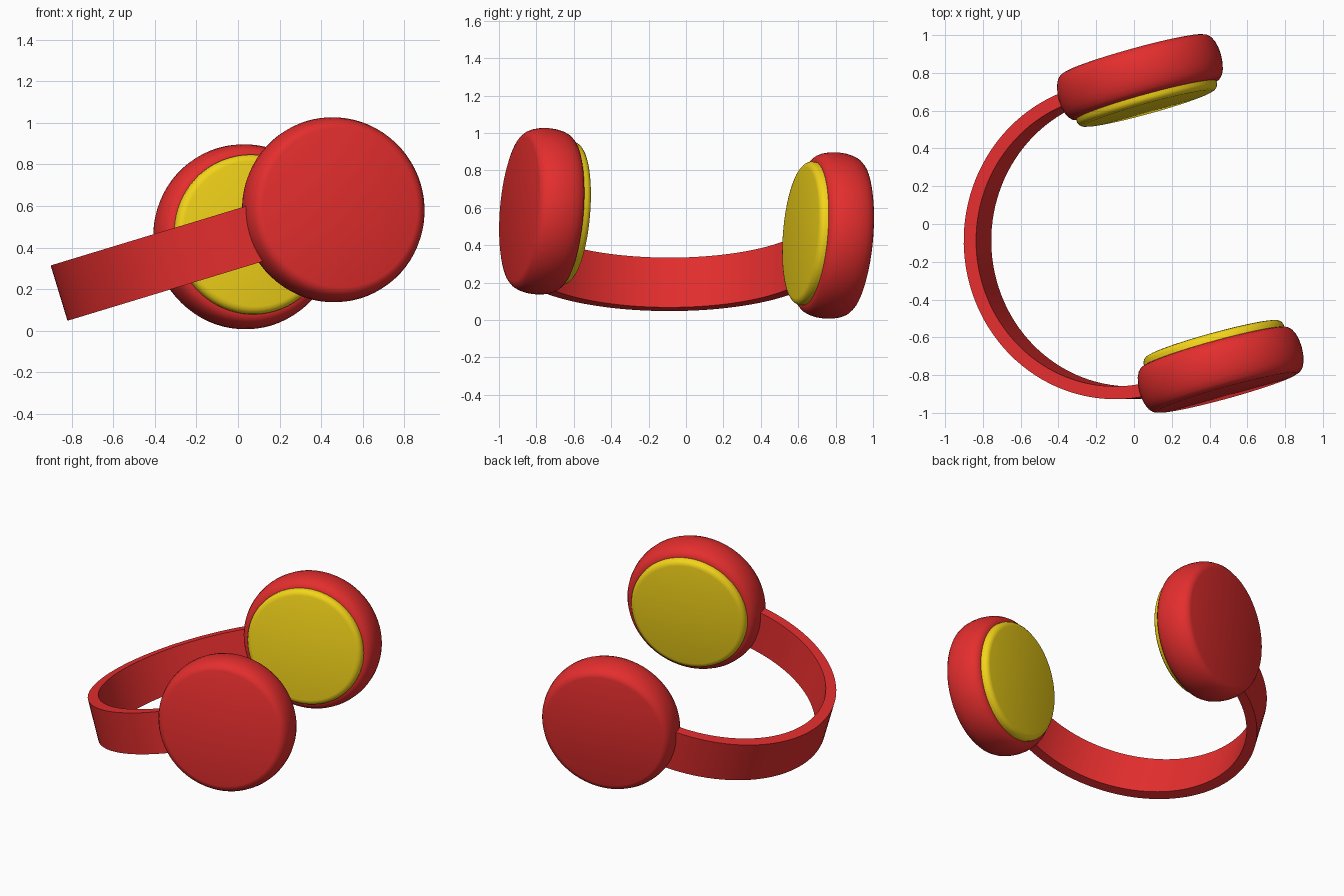
import bpy, bmesh, math
from mathutils import Matrix, Vector

if "Cube" in bpy.data.objects:
    bpy.data.objects.remove(bpy.data.objects["Cube"])

# Local frame: x forward from the band, y ear-to-ear axis, z band width
POSE = (Matrix.Translation((0.245, 0.003, 0.517))
        @ Matrix.Rotation(math.radians(-16.9), 4, 'Y')
        @ Matrix.Rotation(math.radians(16.1), 4, 'Z'))


def material(name, rgb):
    m = bpy.data.materials.new(name)
    m.diffuse_color = (*rgb, 1)
    m.use_nodes = True
    m.node_tree.nodes["Principled BSDF"].inputs["Base Color"].default_value = m.diffuse_color
    return m


red = material("red", (0.78, 0.027, 0.027))
yellow = material("yellow", (0.9, 0.66, 0.01))


def revolve(name, points, axis, angle, steps, mat, closed, sharp):
    """Spin a profile of 3D points about a local axis through the origin."""
    bm = bmesh.new()
    vs = [bm.verts.new(p) for p in points]
    pairs = list(zip(vs, vs[1:]))
    if closed:
        pairs.append((vs[-1], vs[0]))
    es = [bm.edges.new(p) for p in pairs]
    bmesh.ops.spin(bm, geom=vs + es, cent=(0, 0, 0), axis=axis,
                   angle=angle, steps=steps)
    bmesh.ops.remove_doubles(bm, verts=bm.verts, dist=1e-5)
    bmesh.ops.holes_fill(bm, edges=[e for e in bm.edges if e.is_boundary])
    bmesh.ops.recalc_face_normals(bm, faces=bm.faces)
    for f in bm.faces:
        f.smooth = True
    me = bpy.data.meshes.new(name)
    bm.to_mesh(me)
    bm.free()
    me.set_sharp_from_angle(angle=math.radians(sharp))
    me.materials.append(mat)
    ob = bpy.data.objects.new(name, me)
    bpy.context.collection.objects.link(ob)
    ob.matrix_world = POSE
    return ob


# Profiles as (radius, distance from the middle of the head)
CUP = [(0, .932), (.385, .932), (.405, .925), (.422, .908), (.435, .88),
       (.443, .845), (.446, .807), (.443, .765), (.435, .73), (.422, .703),
       (.405, .686), (.385, .68), (0, .68)]
PAD = [(0, .634), (.35, .634), (.366, .638), (.378, .648), (.385, .662),
       (.385, .70), (0, .70)]

# Ear cups and cushions, one of each per side
for side, s in (("near", -1), ("far", 1)):
    for part, prof, mat in (("ear_cup", CUP, red), ("ear_cushion", PAD, yellow)):
        revolve(f"{part}_{side}", [(r, s * t, 0) for r, t in prof],
                (0, 1, 0), math.tau, 72, mat, False, 30)

# Headband: rectangular section swept along an arc, ends buried in the cups
HALF = math.radians(95)
rot = Matrix.Rotation(math.pi - HALF, 3, 'Z')
section = [rot @ Vector((r, 0, z)) for r, z in
           ((.771, -.139), (.839, -.139), (.839, .139), (.771, .139))]
band = revolve("headband", section, (0, 0, 1), 2 * HALF, 64, red, True, 30)
band.matrix_world = POSE @ Matrix.Translation((-.33, 0, 0))
